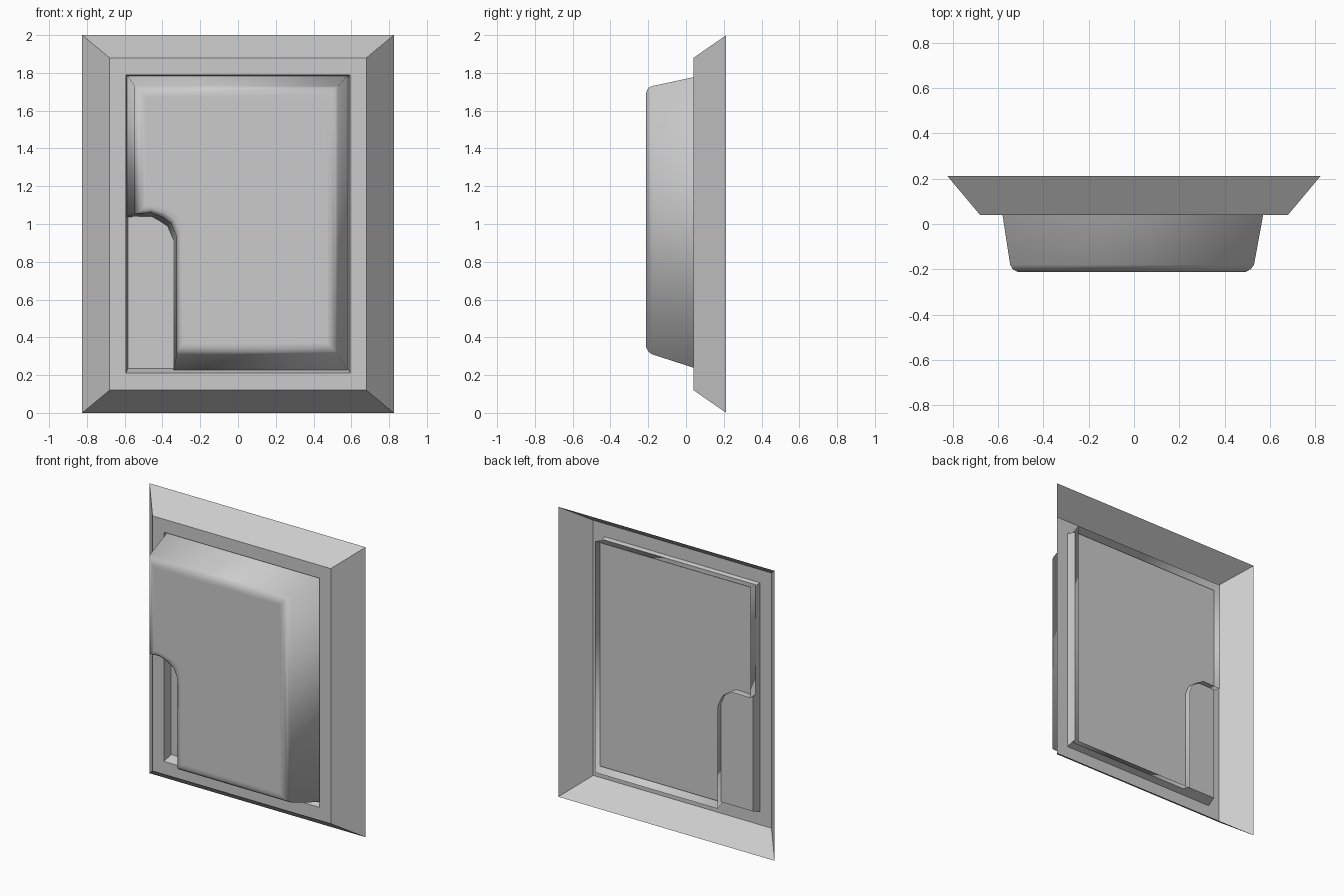
import bpy

cube = bpy.data.objects.get("Cube")
if cube:
    bpy.data.objects.remove(cube, do_unlink=True)

grey = bpy.data.materials.new("plain_grey")
grey.use_nodes = True
grey.diffuse_color = (0.6, 0.6, 0.6, 1)
grey.node_tree.nodes["Principled BSDF"].inputs["Base Color"].default_value = (0.6, 0.6, 0.6, 1)


def loft(name, rings, cap=False, smooth=False):
    """Skin closed rings of points; optionally close the last ring."""
    n = len(rings[0])
    verts = [p for ring in rings for p in ring]
    faces = []
    for r in range(len(rings) - 1):
        for i in range(n):
            j = (i + 1) % n
            faces.append((r * n + i, r * n + j, (r + 1) * n + j, (r + 1) * n + i))
    if cap:
        faces.append(tuple(range((len(rings) - 1) * n, len(rings) * n)))
    mesh = bpy.data.meshes.new(name)
    mesh.from_pydata(verts, [], faces)
    mesh.materials.append(grey)
    mesh.polygons.foreach_set("use_smooth", [smooth] * len(faces))
    obj = bpy.data.objects.new(name, mesh)
    bpy.context.collection.objects.link(obj)
    return obj


def rectangle(half, low, high, y):
    return [(-half, y, low), (half, y, low), (half, y, high), (-half, y, high)]


def notched(left, right, low, high, notch_x, notch_z, y):
    """Rectangle with a round-topped notch cut from the lower left corner."""
    outline = [(notch_x, low), (right, low), (right, high), (left, high), (left, notch_z),
               (-0.46, notch_z + 0.003), (notch_x - 0.075, notch_z - 0.02),
               (notch_x - 0.03, notch_z - 0.05), (notch_x, notch_z - 0.12)]
    return [(x, y, z) for x, z in outline]


# Flared surround with a flat front border
loft("frame", [rectangle(0.825, 0, 2, 0.213),
               rectangle(0.68, 0.12, 1.88, 0.04),
               rectangle(0.593, 0.21, 1.79, 0.04)])

# Shallow tapered recess behind the opening, closed by a flat panel
loft("recess_panel", [rectangle(0.593, 0.21, 1.79, 0.04),
                      rectangle(0.583, 0.235, 1.775, 0.105)], cap=True)

# Raised pad with soft front edges, its skirt passing behind the panel
pad = loft("raised_pad", [notched(-0.597, 0.59, 0.205, 1.80, -0.345, 1.035, 0.147),
                          notched(-0.547, 0.53, 0.31, 1.73, -0.325, 1.055, -0.18),
                          notched(-0.535, 0.515, 0.325, 1.72, -0.32, 1.06, -0.2),
                          notched(-0.51, 0.49, 0.35, 1.69, -0.305, 1.075, -0.213),
                          notched(-0.49, 0.47, 0.37, 1.67, -0.285, 1.095, -0.213)],
           cap=True, smooth=True)
